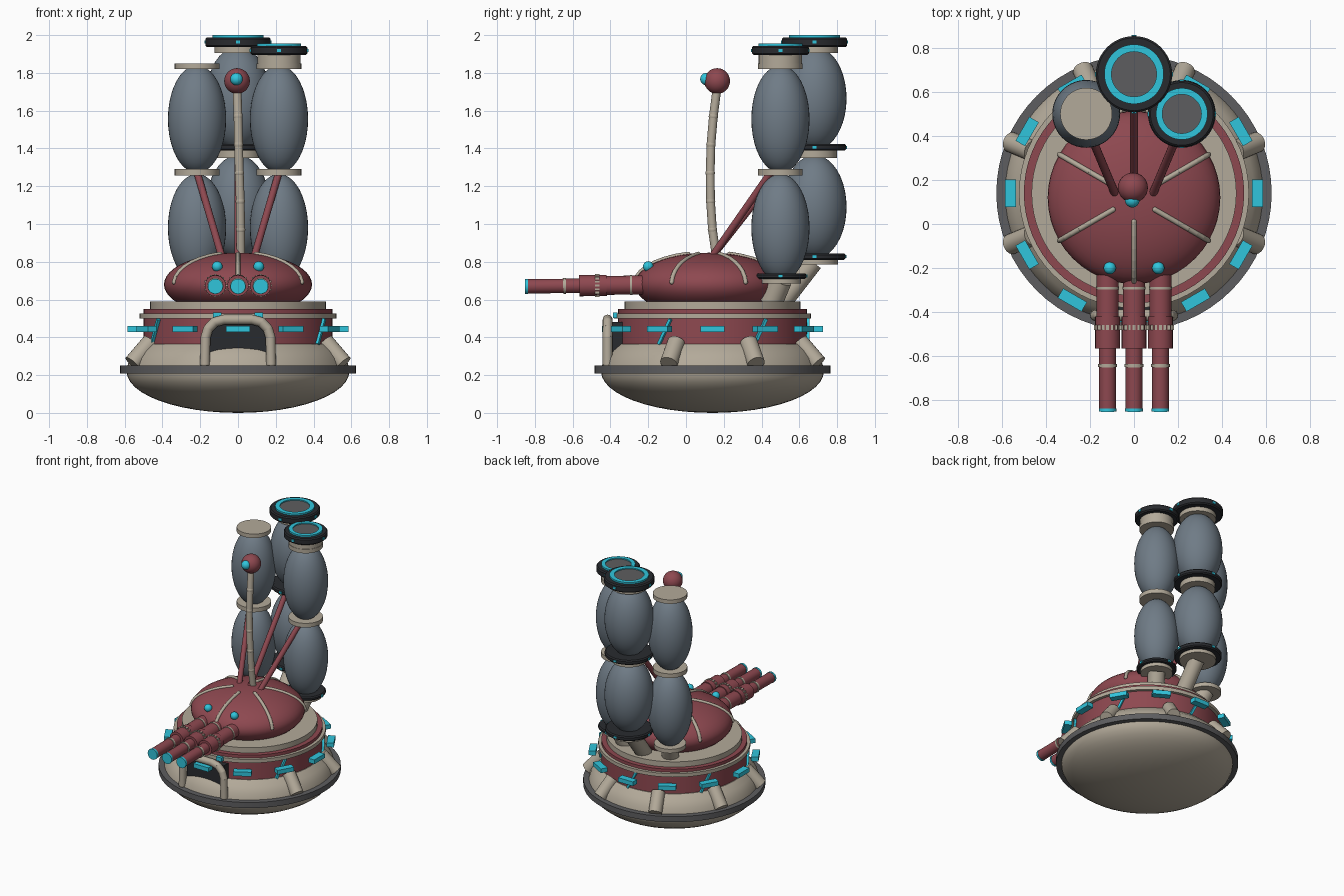
import bpy, bmesh, math
from mathutils import Vector, Matrix

if "Cube" in bpy.data.objects:
    bpy.data.objects.remove(bpy.data.objects["Cube"])

COLORS = {
    "red": (0.27, 0.065, 0.08, 1), "beige": (0.45, 0.40, 0.32, 1),
    "cyan": (0.03, 0.56, 0.72, 1), "black": (0.022, 0.024, 0.028, 1),
    "slate": (0.16, 0.20, 0.24, 1), "grey": (0.11, 0.11, 0.115, 1),
}
MATS = {}
for k, c in COLORS.items():
    MATS[k] = bpy.data.materials.new(k)
    MATS[k].diffuse_color = c

CY = 0.14  # hull axis lies on y = CY


def finish(name, bm, mat):
    bmesh.ops.recalc_face_normals(bm, faces=bm.faces)
    me = bpy.data.meshes.new(name)
    bm.to_mesh(me)
    bm.free()
    ob = bpy.data.objects.new(name, me)
    me.materials.append(MATS[mat])
    bpy.context.collection.objects.link(ob)
    return ob


def lathe(name, profile, mat, loc=(0, CY, 0), steps=48, axis=(0, 0, 1)):
    """Revolve (radius, height) points around an axis through loc."""
    bm = bmesh.new()
    vs = [bm.verts.new((r, 0, z)) for r, z in profile]
    es = [bm.edges.new(p) for p in zip(vs, vs[1:])]
    bmesh.ops.spin(bm, geom=vs + es, cent=(0, 0, 0), axis=(0, 0, 1),
                   angle=2 * math.pi, steps=steps)
    bmesh.ops.remove_doubles(bm, verts=bm.verts, dist=1e-5)
    rot = Vector((0, 0, 1)).rotation_difference(Vector(axis)).to_matrix().to_4x4()
    bm.transform(Matrix.Translation(loc) @ rot)
    return finish(name, bm, mat)


def disc(name, r, z0, z1, mat, x=0, y=CY, steps=48):
    return lathe(name, [(0, z0), (r, z0), (r, z1), (0, z1)], mat, (x, y, 0), steps)


def rod(name, a, b, r, mat, steps=16):
    a, b = Vector(a), Vector(b)
    h = (b - a).length
    return lathe(name, [(0, 0), (r, 0), (r, h), (0, h)], mat, a, steps, b - a)


def ellipsoid(name, loc, radii, mat, cut=None, seg=40):
    bm = bmesh.new()
    bmesh.ops.create_uvsphere(bm, u_segments=seg, v_segments=seg // 2, radius=1)
    bm.transform(Matrix.Translation(loc) @ Matrix.Diagonal((*radii, 1)))
    if cut is not None:
        bmesh.ops.bisect_plane(bm, geom=bm.verts[:] + bm.edges[:] + bm.faces[:],
                               plane_co=(0, 0, cut), plane_no=(0, 0, -1), clear_outer=True)
        bmesh.ops.holes_fill(bm, edges=[e for e in bm.edges if e.is_boundary])
    return finish(name, bm, mat)


def box(name, loc, size, mat, turn=0, lean=0):
    bm = bmesh.new()
    bmesh.ops.create_cube(bm, size=1)
    bm.transform(Matrix.Translation(loc) @ Matrix.Rotation(turn, 4, "Z")
                 @ Matrix.Rotation(lean, 4, "X") @ Matrix.Diagonal((*size, 1)))
    return finish(name, bm, mat)


def pipe(name, pts, r, mat, knuckle=0.0):
    """Jointed pipe: a rod per segment and a ball at every joint."""
    for i, (a, b) in enumerate(zip(pts, pts[1:])):
        rod(f"{name}_segment_{i}", a, b, r, mat)
    for i, p in enumerate(pts):
        ellipsoid(f"{name}_joint_{i}", p, (r + knuckle,) * 3, mat, seg=16)


def polar(r, deg, z, cy=CY):
    a = math.radians(deg)
    return (r * math.cos(a), cy + r * math.sin(a), z)


# hull: bowl, rim, shoulder, drum and deck
bowl = [(0.59 * math.sin(t * math.pi / 24), 0.22 - 0.22 * math.cos(t * math.pi / 24)) for t in range(13)]
lathe("hull_bowl", bowl + [(0, 0.22)], "beige", steps=64)
disc("hull_rim", 0.625, 0.208, 0.25, "grey", steps=64)
lathe("hull_shoulder", [(0, 0.25), (0.585, 0.25), (0.573, 0.29), (0.545, 0.33), (0.505, 0.366), (0, 0.366)], "beige", steps=64)
disc("drum", 0.5, 0.36, 0.55, "red", steps=64)
disc("drum_band", 0.522, 0.50, 0.527, "beige", steps=64)
disc("deck", 0.465, 0.545, 0.59, "beige", steps=64)

# cyan lamps round the drum, slanted strips and shoulder clamps
for i in range(12):
    box(f"drum_lamp_{i}", polar(0.56, i * 30, 0.445), (0.05, 0.125, 0.032), "cyan", math.radians(i * 30))
for i, d in enumerate((-30, 30, 90, 150, 210)):
    box(f"slanted_strip_{i}", polar(0.5, d, 0.43), (0.03, 0.016, 0.15), "cyan", math.radians(d), math.radians(-28))
for i, d in enumerate((-22.5, 22.5, 67.5, 112.5, 157.5, 202.5)):
    rod(f"shoulder_clamp_{i}", polar(0.605, d, 0.262), polar(0.50, d, 0.375), 0.047, "beige", 20)

# doorway with pipe arch
box("doorway", (0, -0.33, 0.385), (0.31, 0.12, 0.19), "black")
half = [(0.175, 0.26), (0.172, 0.40), (0.158, 0.445), (0.125, 0.48), (0.075, 0.494)]
arch = [(-x, -0.415, z) for x, z in half] + [(x, -0.415, z) for x, z in reversed(half)]
pipe("door_arch", arch, 0.026, "beige")
for s in (-1, 1):
    box(f"door_light_{s}", (s * 0.11, -0.375, 0.517), (0.045, 0.025, 0.03), "cyan")

# turret dome with ribs and studs
DY, DZ, DR, DH = 0.12, 0.68, 0.392, 0.168
ellipsoid("turret_dome", (0, DY, DZ), (DR, DR, DH), "red", cut=0.58, seg=48)
for i in range(6):
    pts = []
    for k in range(8):
        t = math.asin(0.28) + k * (1.5 - math.asin(0.28)) / 7
        pts.append(polar(DR * math.sin(t), 30 + 60 * i, DZ + DH * math.cos(t), DY))
    pipe(f"dome_rib_{i}", pts, 0.012, "beige")
for s in (-1, 1):
    ellipsoid(f"dome_stud_{s}", (s * 0.11, -0.2, 0.775), (0.028,) * 3, "cyan", seg=20)

# three forward barrels, (name, start, end, radius, colour)
BARREL = [("breech", -0.15, -0.42, 0.05, "red"), ("sleeve", -0.42, -0.565, 0.056, "red"),
          ("tube", -0.56, -0.84, 0.038, "red"), ("collar", -0.635, -0.65, 0.043, "beige"),
          ("band", -0.285, -0.297, 0.053, "beige"), ("muzzle", -0.837, -0.852, 0.04, "cyan")]
for i, x in enumerate((-0.12, 0, 0.12)):
    bz = lambda y: 0.674 + 0.012 * (y + 0.5)
    for n, a, b, r, m in BARREL:
        rod(f"barrel_{i}_{n}", (x, a, bz(a)), (x, b, bz(b)), r, m, 24)
    for k in range(16):  # beaded ring
        a = k * math.pi / 8
        box(f"barrel_{i}_bead_{k}", (x + 0.055 * math.cos(a), -0.47, bz(-0.47) + 0.055 * math.sin(a)), (0.012, 0.022, 0.012), "beige")


def dark_ring(name, x, y, z, r, h=0.035, top=False):
    """Black collar with four small lamps; the top one gets a glowing annulus."""
    c = 0.008
    lathe(name, [(0, z), (r - c, z), (r, z + c), (r, z + h - c), (r - c, z + h), (0, z + h)], "black", (x, y, 0))
    for k in range(4):
        box(f"{name}_lamp_{k}", (x + r * math.sin(k * math.pi / 2), y - r * math.cos(k * math.pi / 2), z + h / 2),
            (0.022, 0.01, 0.016) if k % 2 == 0 else (0.01, 0.022, 0.016), "cyan")
    if top:
        ri, ro, t = r * 0.59, r * 0.78, z + h
        lathe(f"{name}_glow", [(ri, t - 0.01), (ro, t - 0.01), (ro, t + 0.012), (ri, t + 0.012), (ri, t - 0.01)], "cyan", (x, y, 0))
        disc(f"{name}_plate", ri, t - 0.01, t + 0.004, "grey", x, y)


# side tank stacks
for side, x in (("left", -0.217), ("right", 0.217)):
    y = 0.5
    for n, z in (("lower", 0.98), ("upper", 1.555)):
        ellipsoid(f"{side}_{n}_tank", (x, y, z), (0.154, 0.154, 0.285), "slate")
    disc(f"{side}_middle_cap", 0.118, 1.258, 1.29, "beige", x, y)
    disc(f"{side}_top_cap", 0.118, 1.82, 1.85, "beige", x, y)
    disc(f"{side}_bottom_cap", 0.11, 0.685, 0.715, "beige", x, y)
    rod(f"{side}_foot", (x, y, 0.70), (x * 0.85, y - 0.05, 0.58), 0.06, "beige", 24)
    rod(f"{side}_strut", (x * 0.4, 0.14, 0.83), (x, 0.45, 1.275), 0.019, "red")
dark_ring("right_bottom_ring", 0.217, 0.5, 0.71, 0.138, 0.028)
disc("right_neck", 0.115, 1.85, 1.905, "beige", 0.217, 0.5)
dark_ring("right_top_ring", 0.217, 0.5, 1.895, 0.15, 0.048, True)

# rear tank stack
for n, z in (("lower", 1.09), ("upper", 1.665)):
    ellipsoid(f"rear_{n}_tank", (0, 0.68, z), (0.17, 0.17, 0.275), "slate")
dark_ring("rear_bottom_ring", 0, 0.68, 0.81, 0.165)
dark_ring("rear_middle_ring", 0, 0.68, 1.388, 0.168)
dark_ring("rear_top_ring", 0, 0.68, 1.937, 0.173, 0.051, True)
disc("rear_middle_cap", 0.12, 1.35, 1.39, "beige", 0, 0.68)
disc("rear_top_cap", 0.125, 1.905, 1.94, "beige", 0, 0.68)
disc("rear_bottom_cap", 0.125, 0.785, 0.812, "beige", 0, 0.68)
rod("rear_foot", (0, 0.67, 0.80), (0, 0.50, 0.58), 0.055, "beige", 24)
rod("rear_strut", (0, 0.14, 0.83), (0, 0.58, 1.39), 0.019, "red")

# periscope stalk and eye
pipe("stalk", [(0.015, 0.16, 0.83), (0.014, 0.14, 0.97), (0.012, 0.13, 1.12), (0.007, 0.128, 1.27),
               (0.003, 0.132, 1.42), (0, 0.145, 1.57), (-0.005, 0.163, 1.71)], 0.023, "beige", 0.002)
ellipsoid("eye_ball", (-0.005, 0.165, 1.757), (0.068,) * 3, "red", seg=32)
ellipsoid("eye_lens", (-0.008, 0.108, 1.767), (0.033,) * 3, "cyan", seg=24)

# smooth shading with crisp edges
bpy.ops.object.select_all(action="SELECT")
bpy.context.view_layer.objects.active = bpy.data.objects["hull_bowl"]
bpy.ops.object.shade_smooth_by_angle(angle=math.radians(35))

for m in bpy.data.materials:
    if m.users and not m.is_grease_pencil:
        m.use_nodes = True
        m.node_tree.nodes["Principled BSDF"].inputs["Base Color"].default_value = m.diffuse_color
